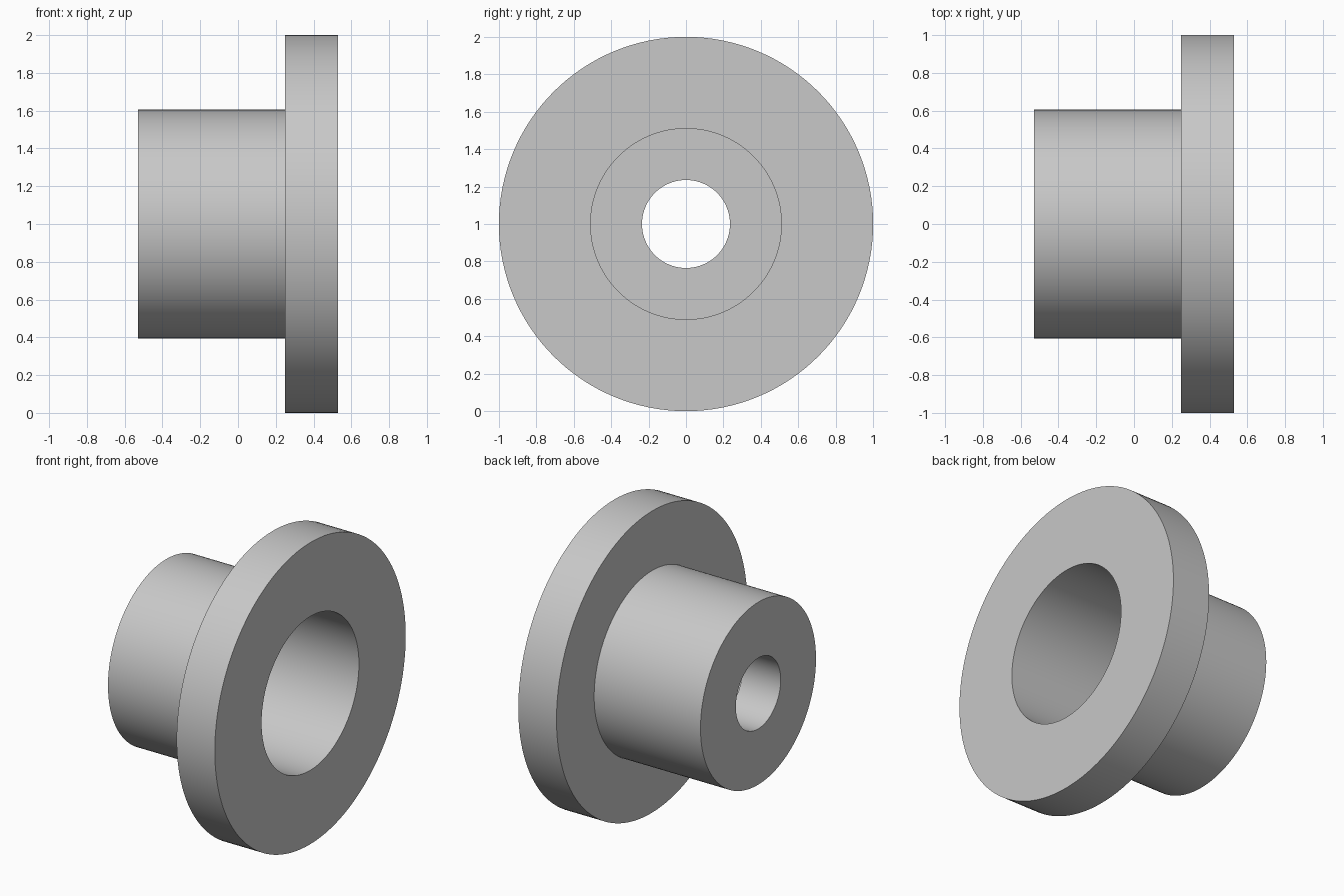
import bpy
import bmesh
import math

cube = bpy.data.objects.get("Cube")
if cube:
    bpy.data.objects.remove(cube, do_unlink=True)

SEGMENTS = 128

# Plain grey finish
grey = bpy.data.materials.new("plain grey")
grey.use_nodes = True
colour = (0.58, 0.58, 0.58, 1)
grey.diffuse_color = colour
grey.node_tree.nodes["Principled BSDF"].inputs["Base Color"].default_value = colour

# Half section as (x, radius): sleeve, flange, wide socket, narrow bore
left, right = -0.53, 0.53
flange_back, socket_floor = 0.25, -0.25
bore, socket, sleeve, flange = 0.235, 0.51, 0.605, 1.0
profile = [
    (left, bore), (left, sleeve), (flange_back, sleeve), (flange_back, flange),
    (right, flange), (right, socket), (socket_floor, socket), (socket_floor, bore),
]

# Revolve the closed section around the x axis
bm = bmesh.new()
verts = [bm.verts.new((x, 0, r)) for x, r in profile]
edges = [bm.edges.new((a, b)) for a, b in zip(verts, verts[1:] + verts[:1])]
bmesh.ops.spin(bm, geom=verts + edges, cent=(0, 0, 0), axis=(1, 0, 0),
               angle=math.tau, steps=SEGMENTS, use_merge=True)
bmesh.ops.remove_doubles(bm, verts=bm.verts, dist=0.0001)
bmesh.ops.recalc_face_normals(bm, faces=bm.faces)
mesh = bpy.data.meshes.new("flanged_bushing")
bm.to_mesh(mesh)
bm.free()
mesh.materials.append(grey)

bushing = bpy.data.objects.new("flanged_bushing", mesh)
bushing.location.z = flange
bpy.context.collection.objects.link(bushing)

# Smooth round walls with sharp rims
bpy.ops.object.select_all(action="DESELECT")
bushing.select_set(True)
bpy.context.view_layer.objects.active = bushing
bpy.ops.object.shade_smooth_by_angle(angle=math.radians(30))
